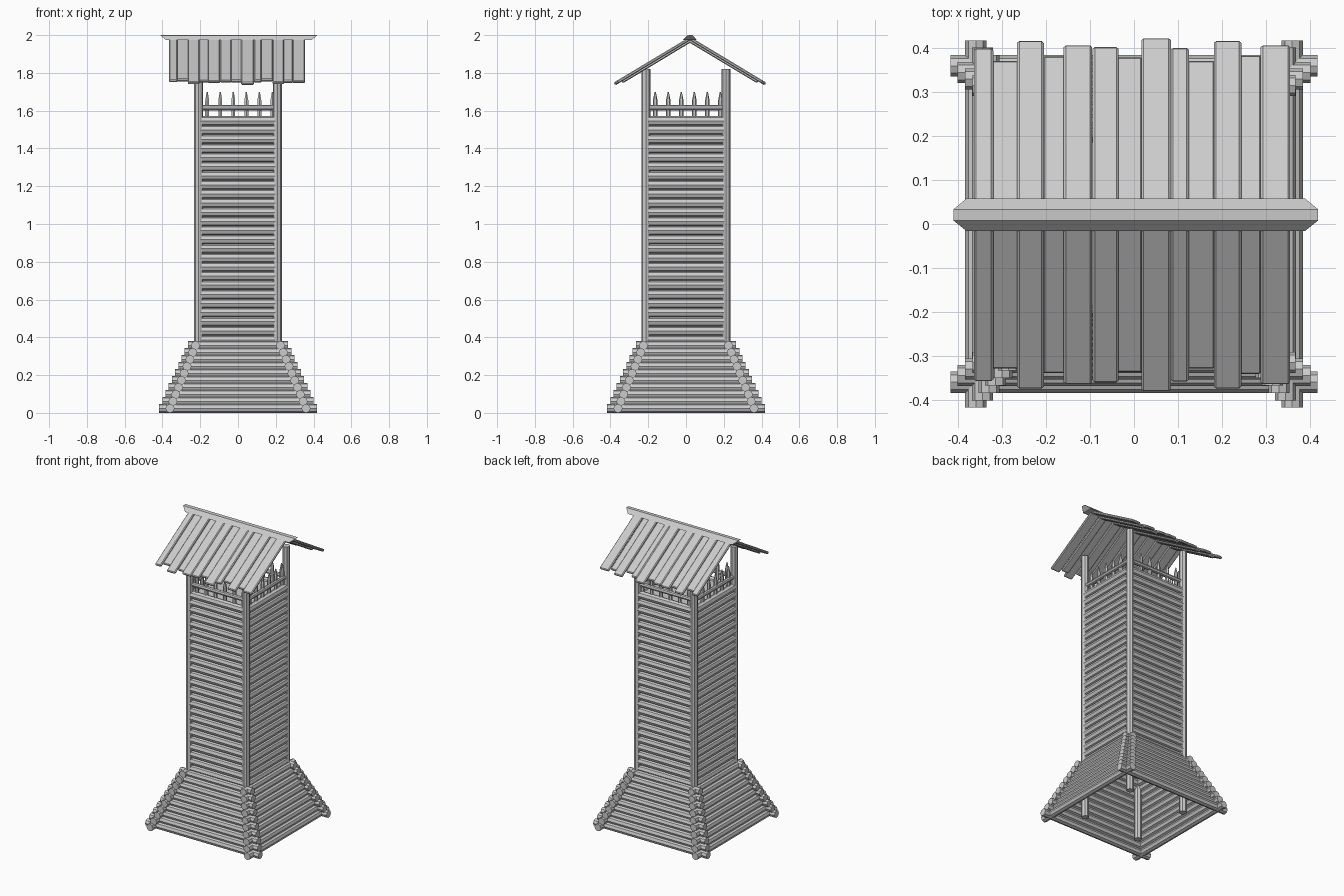
import bpy, bmesh
from math import radians, cos
from mathutils import Matrix, Vector

if "Cube" in bpy.data.objects:
    bpy.data.objects.remove(bpy.data.objects["Cube"])


def finish(bm, name):
    bmesh.ops.recalc_face_normals(bm, faces=bm.faces[:])
    mesh = bpy.data.meshes.new(name)
    bm.to_mesh(mesh)
    bm.free()
    ob = bpy.data.objects.new(name, mesh)
    bpy.context.collection.objects.link(ob)
    return ob


def log(bm, a, b, r, r2=None, sides=8):
    """Faceted log from point a to point b."""
    a, b = Vector(a), Vector(b)
    d = b - a
    rot = d.to_track_quat('Z', 'Y').to_matrix().to_4x4()
    bmesh.ops.create_cone(bm, cap_ends=True, segments=sides, radius1=r,
                          radius2=r if r2 is None else r2, depth=d.length,
                          matrix=Matrix.Translation((a + b) / 2) @ rot)


def side_log(bm, axis, offset, half, z, r):
    """Horizontal log along x (axis 0) or y (axis 1)."""
    if axis == 0:
        log(bm, (-half, offset, z), (half, offset, z), r)
    else:
        log(bm, (offset, -half, z), (offset, half, z), r)


SIDES = [("front", 0, -1), ("back", 0, 1), ("left", 1, -1), ("right", 1, 1)]

for name, axis, sign in SIDES:
    # flared base of stacked logs with crossing ends
    bm = bmesh.new()
    for i in range(10):
        t = i / 9
        side_log(bm, axis, sign * (0.36 - 0.135 * t), 0.418 - 0.153 * t,
                 0.024 + 0.333 * t, 0.024)
    finish(bm, name + "_base_logs")

    # tall log wall between the posts
    bm = bmesh.new()
    for i in range(25):
        side_log(bm, axis, sign * 0.207, 0.2, 0.386 + i * 0.0483, 0.0255)
    finish(bm, name + "_wall_logs")

    # parapet: rail and pointed pickets
    bm = bmesh.new()
    side_log(bm, axis, sign * 0.207, 0.2, 1.615, 0.014)
    for i in range(6):
        u = -0.163 + 0.069 * i
        p = (u, sign * 0.2) if axis == 0 else (sign * 0.2, u)
        log(bm, (*p, 1.54), (*p, 1.655), 0.012, sides=6)
        log(bm, (*p, 1.655), (*p, 1.70), 0.012, 0.003, sides=6)
    finish(bm, name + "_parapet")

# four corner posts
for sx in (-1, 1):
    for sy in (-1, 1):
        bm = bmesh.new()
        x, y = sx * 0.208, sy * 0.212
        log(bm, (x, y, 0), (x, y, 1.82), 0.024)
        finish(bm, ("front" if sy < 0 else "back") + ("_left" if sx < 0 else "_right") + "_post")

# lookout floor
bm = bmesh.new()
bmesh.ops.create_cube(bm, size=1, matrix=Matrix.Translation((0, 0, 1.545)) @ Matrix.Diagonal((0.41, 0.41, 0.02, 1)))
finish(bm, "lookout_floor")

# roof planks: x start, x end, reach in y from the ridge, raised layer or not
PLANKS = [(-0.364, -0.32, 0.375, 1), (-0.318, -0.267, 0.352, 0), (-0.266, -0.205, 0.392, 1),
          (-0.2, -0.163, 0.362, 0), (-0.16, -0.095, 0.382, 1), (-0.094, -0.035, 0.378, 1),
          (-0.032, 0.012, 0.36, 0), (0.017, 0.084, 0.398, 1), (0.084, 0.125, 0.376, 1),
          (0.128, 0.177, 0.352, 0), (0.182, 0.244, 0.392, 1), (0.247, 0.282, 0.364, 0),
          (0.288, 0.355, 0.382, 1)]
RIDGE_Y, PITCH = 0.021, radians(31)
for name, sign in (("front", -1), ("back", 1)):
    bm = bmesh.new()
    for x0, x1, reach, raised in PLANKS:
        grow = 0 if raised else 0.008
        length = reach / cos(PITCH)
        part = bmesh.new()
        bmesh.ops.create_cube(part, size=1, matrix=Matrix.Diagonal((x1 - x0 + 2 * grow, length, 0.017, 1)))
        bmesh.ops.bevel(part, geom=part.edges[:], offset=0.005, segments=1, affect='EDGES')
        m = (Matrix.Translation((0, RIDGE_Y, 1.978)) @ Matrix.Rotation(-sign * PITCH, 4, 'X')
             @ Matrix.Translation(((x0 + x1) / 2, sign * length / 2, 0.003 if raised else -0.008)))
        part.transform(m)
        tmp = bpy.data.meshes.new("plank")
        part.to_mesh(tmp)
        part.free()
        bm.from_mesh(tmp)
        bpy.data.meshes.remove(tmp)
    finish(bm, name + "_roof_planks")

# ridge cap with slanted ends
bm = bmesh.new()
for y, z, half in ((-0.016, 1.974, 0.385), (0.008, 1.999, 0.415), (0.033, 2.0, 0.415), (0.058, 1.974, 0.385)):
    for s in (-1, 1):
        bm.verts.new((0.004 + s * half, y, z))
bmesh.ops.convex_hull(bm, input=bm.verts[:])
finish(bm, "ridge_cap")
